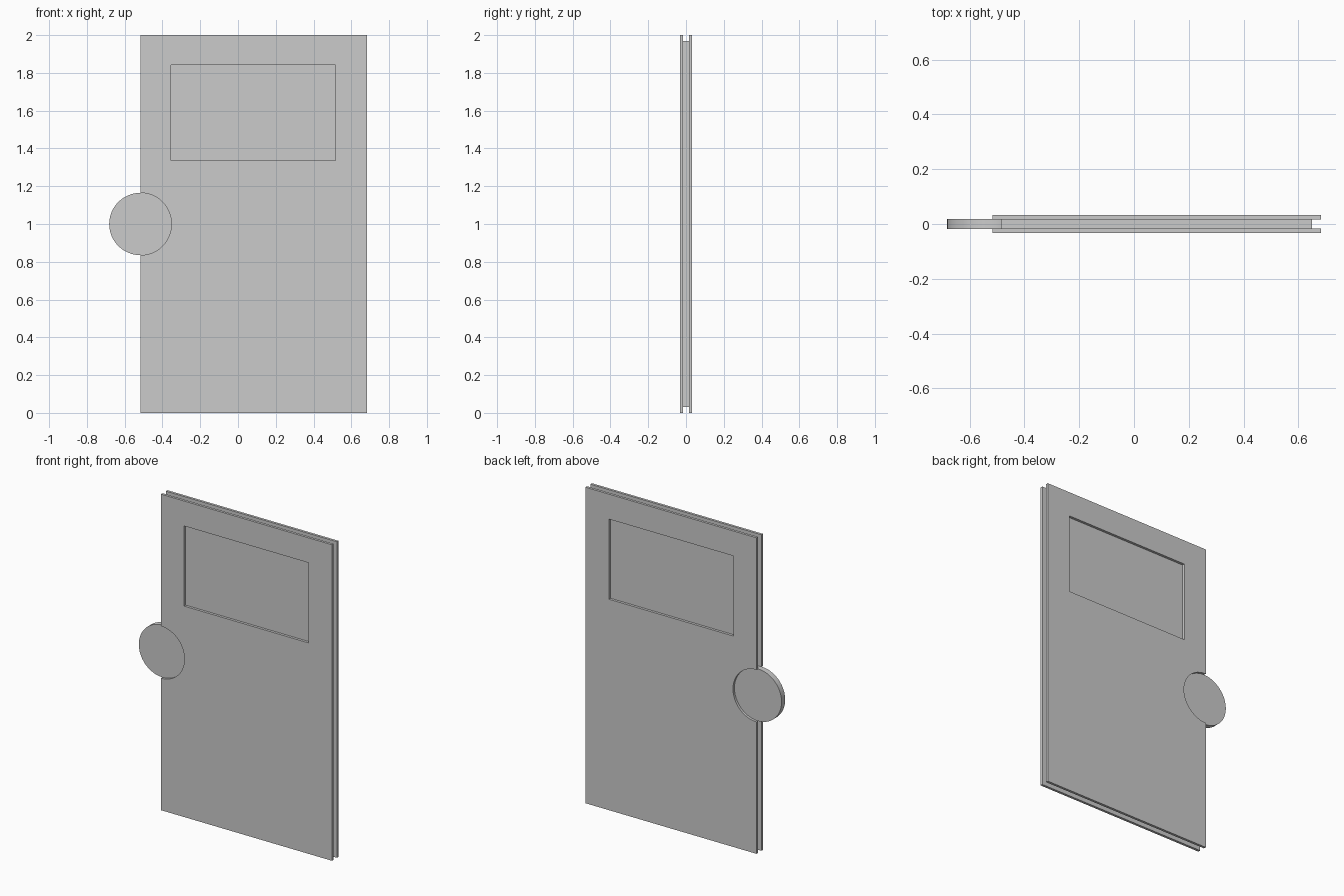
import bpy, math

if "Cube" in bpy.data.objects:
    bpy.data.objects.remove(bpy.data.objects["Cube"])

X0, X1, H = -0.517, 0.682, 2.0      # door edges and height
HALF, CORE = 0.033, 0.017           # half thickness of door and of its core
R, INSET = 0.165, 0.032             # latch disc radius, edge groove depth
SEG = 24                            # steps in the half-round cutout


def finish(obj, name):
    obj.name = name
    bpy.ops.object.select_all(action='DESELECT')
    obj.select_set(True)
    bpy.context.view_layer.objects.active = obj
    if obj.type == 'CURVE':
        bpy.ops.object.convert(target='MESH')
    bpy.ops.object.transform_apply(location=False, rotation=True, scale=True)
    bpy.ops.object.shade_smooth_by_angle(angle=math.radians(30))


def plate(name, loops, y, thickness):
    """Flat sheet in the x-z plane; loops after the first are holes."""
    cu = bpy.data.curves.new(name, 'CURVE')
    cu.dimensions = '2D'
    cu.fill_mode = 'BOTH'
    cu.extrude = thickness / 2
    for pts in loops:
        sp = cu.splines.new('POLY')
        sp.points.add(len(pts) - 1)
        for p, (x, z) in zip(sp.points, pts):
            p.co = (x, z, 0, 1)
        sp.use_cyclic_u = True
    obj = bpy.data.objects.new(name, cu)
    bpy.context.collection.objects.link(obj)
    obj.rotation_euler = (math.pi / 2, 0, 0)
    obj.location.y = y
    finish(obj, name)


# face plates: half-round cutout at the latch, rectangular window hole
arc = [(X0 + R * math.cos(a), 1 + R * math.sin(a))
       for a in (math.pi / 2 - math.pi * i / SEG for i in range(SEG + 1))]
outline = [(X0, 0), (X1, 0), (X1, H), (X0, H)] + arc
window = [(-0.355, 1.335), (-0.355, 1.842), (0.517, 1.842), (0.517, 1.335)]
for side, name in ((-1, "front_plate"), (1, "back_plate")):
    plate(name, [outline, window], side * (HALF + CORE) / 2, HALF - CORE)

# core slab, set in from the edges to leave a groove all round
bpy.ops.mesh.primitive_cube_add(size=1, location=((X0 + X1) / 2, 0, H / 2))
core = bpy.context.object
core.scale = (X1 - X0 - 2 * INSET, 2 * CORE, H - 2 * INSET)
finish(core, "core_slab")

# round latch disc sitting in the cutout
bpy.ops.mesh.primitive_cylinder_add(vertices=2 * SEG, radius=R, depth=2 * CORE + 0.002,
                                    location=(X0, 0, 1), rotation=(math.pi / 2, 0, 0))
finish(bpy.context.object, "latch_disc")
